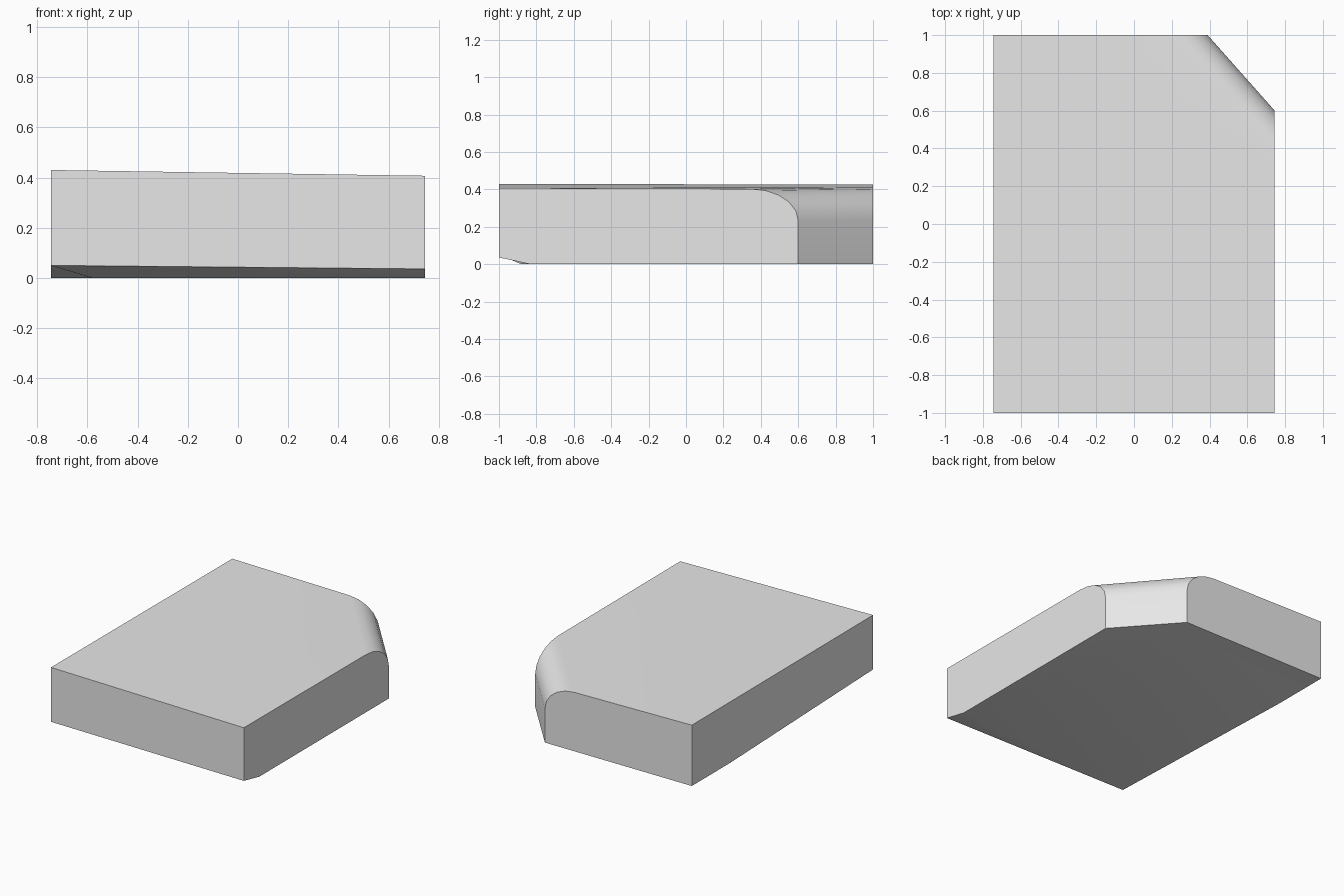
import bpy
import bmesh
import math

cube = bpy.data.objects.get("Cube")
if cube:
    bpy.data.objects.remove(cube, do_unlink=True)

# Plain grey material
grey = bpy.data.materials.new("light grey")
grey.use_nodes = True
colour = (0.8, 0.8, 0.8, 1)
grey.diffuse_color = colour
grey.node_tree.nodes["Principled BSDF"].inputs["Base Color"].default_value = colour

# Corners of the slab: slightly sloping top, base lifted along the front and left
W = 0.745
corners = {
    "base_front_left": (-W, -1, 0.05),
    "base_front_right": (W, -1, 0.036),
    "ramp_right": (W, -0.83, 0),
    "base_cut_side": (W, 0.6, 0),
    "base_cut_back": (0.39, 1, 0),
    "base_back": (-W, 1, 0),
    "ramp_back": (-W, 0.58, 0),
    "ramp_inner": (-0.58, -0.88, 0),
    "top_front_left": (-W, -1, 0.43),
    "top_front_right": (W, -1, 0.407),
    "top_cut_side": (W, 0.6, 0.402),
    "top_cut_back": (0.39, 1, 0.408),
    "top_back": (-W, 1, 0.425),
}
bm = bmesh.new()
v = {name: bm.verts.new(co) for name, co in corners.items()}


def face(names):
    bm.faces.new([v[n] for n in names.split()])


# Top and base, with the two shallow ramps under the front
face("top_front_left top_front_right top_cut_side top_cut_back top_back")
face("base_front_left ramp_inner ramp_right base_front_right")
face("base_front_left ramp_back ramp_inner")
face("ramp_inner ramp_back base_back base_cut_back base_cut_side ramp_right")

# Upright sides and the cut corner
face("base_front_left base_front_right top_front_right top_front_left")
face("base_front_right ramp_right base_cut_side top_cut_side top_front_right")
face("base_cut_side base_cut_back top_cut_back top_cut_side")
face("base_cut_back base_back top_back top_cut_back")
face("base_back ramp_back base_front_left top_front_left top_back")
bmesh.ops.recalc_face_normals(bm, faces=bm.faces[:])

# Round the upper edge of the cut corner
edge = bm.edges.get((v["top_cut_side"], v["top_cut_back"]))
bmesh.ops.bevel(bm, geom=[edge], offset=0.17, offset_type='OFFSET',
                segments=5, profile=0.5, affect='EDGES')

mesh = bpy.data.meshes.new("slab")
bm.to_mesh(mesh)
bm.free()
mesh.materials.append(grey)
slab = bpy.data.objects.new("slab", mesh)
bpy.context.collection.objects.link(slab)

# Soft shading on the rounded edge and ramps, crisp elsewhere
bpy.ops.object.select_all(action='DESELECT')
slab.select_set(True)
bpy.context.view_layer.objects.active = slab
bpy.ops.object.shade_smooth_by_angle(angle=math.radians(30))
